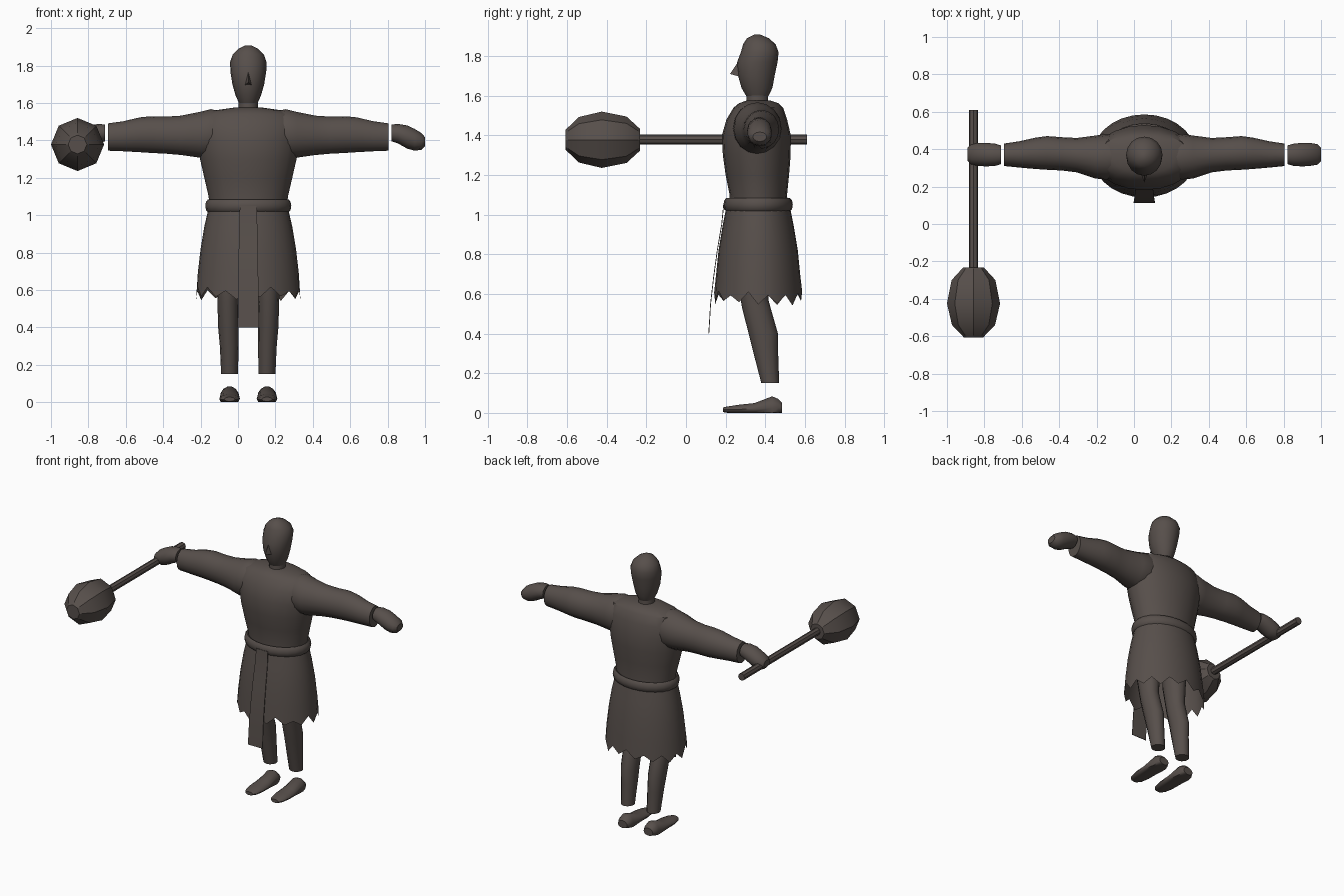
import bpy, bmesh, math, random
from mathutils import Vector

random.seed(4)
if "Cube" in bpy.data.objects:
    bpy.data.objects.remove(bpy.data.objects["Cube"])

CX, CY = 0.055, 0.36   # body axis

mat = bpy.data.materials.new("dark brown")
mat.use_nodes = True
COLOUR = (0.095, 0.078, 0.07, 1)
mat.diffuse_color = COLOUR
mat.node_tree.nodes["Principled BSDF"].inputs["Base Color"].default_value = COLOUR


def finish(name, bm, angle=40):
    bmesh.ops.recalc_face_normals(bm, faces=bm.faces)
    me = bpy.data.meshes.new(name)
    bm.to_mesh(me)
    bm.free()
    me.materials.append(mat)
    ob = bpy.data.objects.new(name, me)
    bpy.context.collection.objects.link(ob)
    bpy.ops.object.select_all(action='DESELECT')
    ob.select_set(True)
    bpy.context.view_layer.objects.active = ob
    bpy.ops.object.shade_smooth_by_angle(angle=math.radians(angle))
    return ob


def loft(name, axis, rings, n=14, caps=True, adjust=None, angle=40):
    """Skin elliptical rings (position, centre u, centre v, radius u, radius v) along an axis."""
    order = {"x": (2, 0, 1), "y": (0, 2, 1), "z": (0, 1, 2)}[axis]
    bm = bmesh.new()
    loops = []
    for r, (p, cu, cv, ru, rv) in enumerate(rings):
        loop = []
        for i in range(n):
            a = math.tau * i / n
            c = (cu + ru * math.cos(a), cv + rv * math.sin(a), p)
            co = Vector([c[k] for k in order])
            if axis == "x":
                co = Vector((p, c[0], c[1]))
            if adjust:
                co = adjust(co, r, i)
            loop.append(bm.verts.new(co))
        loops.append(loop)
    for a, b in zip(loops, loops[1:]):
        for i in range(n):
            j = (i + 1) % n
            bm.faces.new((a[i], a[j], b[j], b[i]))
    if caps:
        bm.faces.new(loops[0])
        bm.faces.new(loops[-1])
    return finish(name, bm, angle)


# Head, neck and nose
loft("head", "z", [(z, CX, y, rx, ry) for z, y, rx, ry in (
    (1.60, .36, .05, .057), (1.64, .358, .068, .078), (1.70, .355, .085, .092),
    (1.77, .36, .096, .102), (1.82, .372, .097, .095), (1.86, .37, .083, .082),
    (1.89, .363, .052, .055), (1.908, .36, .015, .016))], 16)
loft("neck", "z", [(1.53, CX, CY, .055, .058), (1.62, CX, CY, .05, .054)], 14)
bm = bmesh.new()
nose = [bm.verts.new(c) for c in ((CX, .262, 1.77), (CX - .02, .275, 1.695),
                                  (CX + .02, .275, 1.695), (CX, .222, 1.71))]
for tri in ((0, 1, 3), (0, 3, 2), (1, 2, 3), (0, 2, 1)):
    bm.faces.new([nose[k] for k in tri])
finish("nose", bm, 20)

# Torso and rolled belt
loft("torso", "z", [(z, CX, y, rx, ry) for z, y, rx, ry in (
    (1.02, .365, .205, .15), (1.10, .365, .212, .145), (1.20, .36, .235, .16),
    (1.30, .357, .258, .171), (1.40, .355, .275, .174), (1.48, .357, .28, .153),
    (1.54, .365, .245, .125), (1.562, .367, .17, .10), (1.576, .365, .07, .06))], 20)
loft("belt", "z", [(z, CX, .364, .2 + d, .145 + d) for z, d in (
    (1.03, 0), (1.017, .015), (1.027, .026), (1.05, .03), (1.072, .026),
    (1.085, .015), (1.075, 0))], 24, False)

# Open skirt with a ragged hem
HEM = 28
hem = [(.035 if i % 2 else -.015) + random.uniform(-.015, .015) for i in range(HEM)]


def ragged(co, r, i):
    return co + Vector((0, 0, hem[i])) if r == 4 else co


loft("skirt", "z", [(z, CX, .364, rx, ry) for z, rx, ry in (
    (1.04, .212, .16), (.94, .235, .18), (.82, .255, .2),
    (.69, .27, .213), (.57, .279, .222))], HEM, False, ragged)

# Hanging front cloth
bm = bmesh.new()
rows = []
for z, y, w in ((1.05, .19, .045), (.95, .18, .048), (.82, .158, .051),
                (.69, .14, .053), (.55, .124, .055), (.4, .115, .057)):
    rows.append([bm.verts.new((CX + sx * w, y + dy, z))
                 for sx, dy in ((-1, -.002), (1, -.002), (1, .002), (-1, .002))])
for a, b in zip(rows, rows[1:]):
    for i in range(4):
        bm.faces.new((a[i], a[(i + 1) % 4], b[(i + 1) % 4], b[i]))
bm.faces.new(rows[0])
bm.faces.new(rows[-1])
finish("front_cloth", bm)


def flat_sole(co, r, i):
    co.z = max(co.z, 0)
    return co


# Paired limbs
for side, s in (("left", 1), ("right", -1)):
    def limb(part, rings, n):
        loft(side + part, "x", [(CX + s * d, y, z, ry, rz) for d, y, z, ry, rz in rings], n)

    limb("_arm", ((.12, .36, 1.44, .10, .11), (.20, .36, 1.435, .122, .132),
                  (.26, .358, 1.43, .115, .122), (.36, .368, 1.427, .092, .105),
                  (.44, .375, 1.428, .089, .099), (.52, .38, 1.431, .09, .098),
                  (.58, .378, 1.43, .084, .093), (.67, .372, 1.422, .07, .08),
                  (.75, .37, 1.418, .06, .073)), 16)
    limb("_hand", ((.766, .37, 1.44, .05, .045), (.80, .37, 1.436, .06, .052),
                   (.85, .371, 1.418, .063, .062), (.89, .372, 1.403, .061, .058),
                   (.925, .372, 1.395, .055, .045), (.945, .372, 1.393, .035, .024)), 12)

    lx = CX + s * .1
    loft(side + "_leg", "z", [(z, lx + s * dx, y, rx, ry) for z, dx, y, rx, ry in (
        (.90, .01, .34, .08, .09), (.72, .008, .335, .07, .085),
        (.57, .008, .346, .058, .07), (.53, .008, .355, .057, .072),
        (.40, .006, .39, .055, .074), (.30, .002, .403, .05, .062),
        (.15, 0, .425, .045, .045))], 12)
    loft(side + "_foot", "y", [(y, lx, z, rx, rz) for y, z, rx, rz in (
        (.187, .016, .028, .012), (.21, .016, .045, .017), (.27, .018, .055, .024),
        (.345, .02, .055, .03), (.435, .025, .052, .06), (.465, .025, .046, .047),
        (.484, .025, .036, .027))], 14, True, flat_sole)

# Long mallet held along the front-back direction
loft("mallet_shaft", "y", [(y, -.858, 1.38, .025, .025) for y in (-.25, .61)], 8, angle=30)
loft("mallet_head", "y", [(y, -.858, 1.378, r, r) for y, r in (
    (-.608, .05), (-.54, .115), (-.425, .142), (-.3, .117), (-.232, .055))], 8, angle=30)
